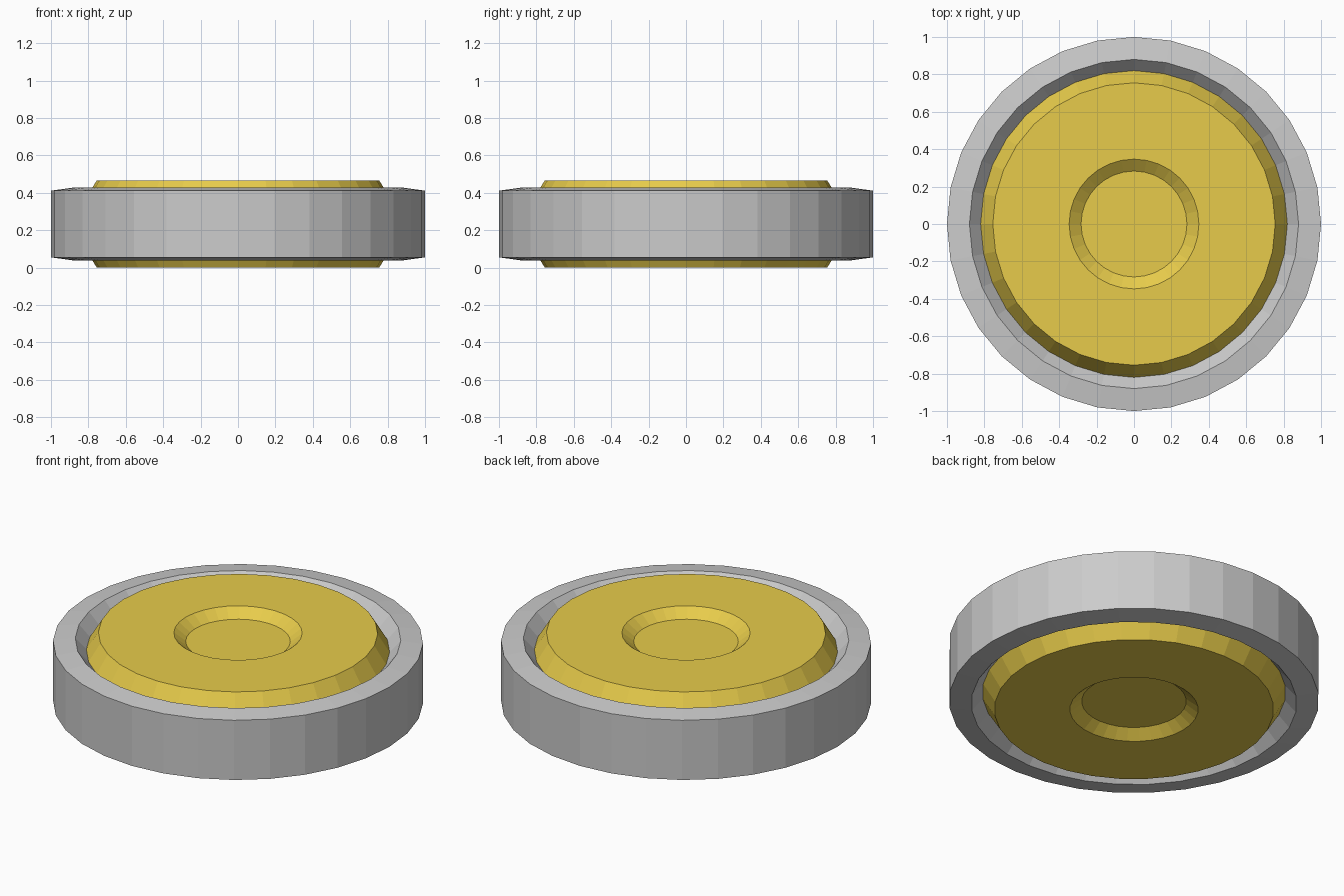
import bpy, bmesh
from math import cos, sin, tau

if "Cube" in bpy.data.objects:
    bpy.data.objects.remove(bpy.data.objects["Cube"])

SIDES = 32
MID = 0.233  # height of the mirror plane


def revolve(name, half, closed, color=None):
    """Spin a half profile of (radius, height above mid), mirrored top to bottom."""
    profile = half + [(r, -h) for r, h in reversed(half)]
    bm = bmesh.new()
    rings = []
    for r, h in profile:
        rings.append([bm.verts.new((r * cos(tau * i / SIDES), r * sin(tau * i / SIDES), MID + h))
                      for i in range(SIDES)])
    pairs = list(zip(rings, rings[1:]))
    if closed:
        pairs.append((rings[-1], rings[0]))
    for a, b in pairs:
        for i in range(SIDES):
            j = (i + 1) % SIDES
            bm.faces.new((a[i], b[i], b[j], a[j]))
    if not closed:  # cap both ends
        bm.faces.new(rings[0])
        bm.faces.new(rings[-1][::-1])
    bmesh.ops.recalc_face_normals(bm, faces=bm.faces)
    mesh = bpy.data.meshes.new(name)
    bm.to_mesh(mesh)
    bm.free()
    if color:
        mat = bpy.data.materials.new(name + "_gold")
        mat.diffuse_color = color
        mat.use_nodes = True
        mat.node_tree.nodes["Principled BSDF"].inputs["Base Color"].default_value = mat.diffuse_color
        mesh.materials.append(mat)
    obj = bpy.data.objects.new(name, mesh)
    bpy.context.collection.objects.link(obj)
    return obj


# Outer grey rim, with an inner slope running into the disc
revolve("outer_rim", [(0.80, 0.104), (0.88, 0.195), (1.0, 0.178)], closed=True)

# Gold disc with a shallow round dimple on both faces and bevelled edge
revolve("gold_disc", [(0.283, 0.183), (0.347, 0.233), (0.755, 0.233), (0.82, 0.127)],
        closed=False, color=(0.8, 0.6, 0.07, 1))
